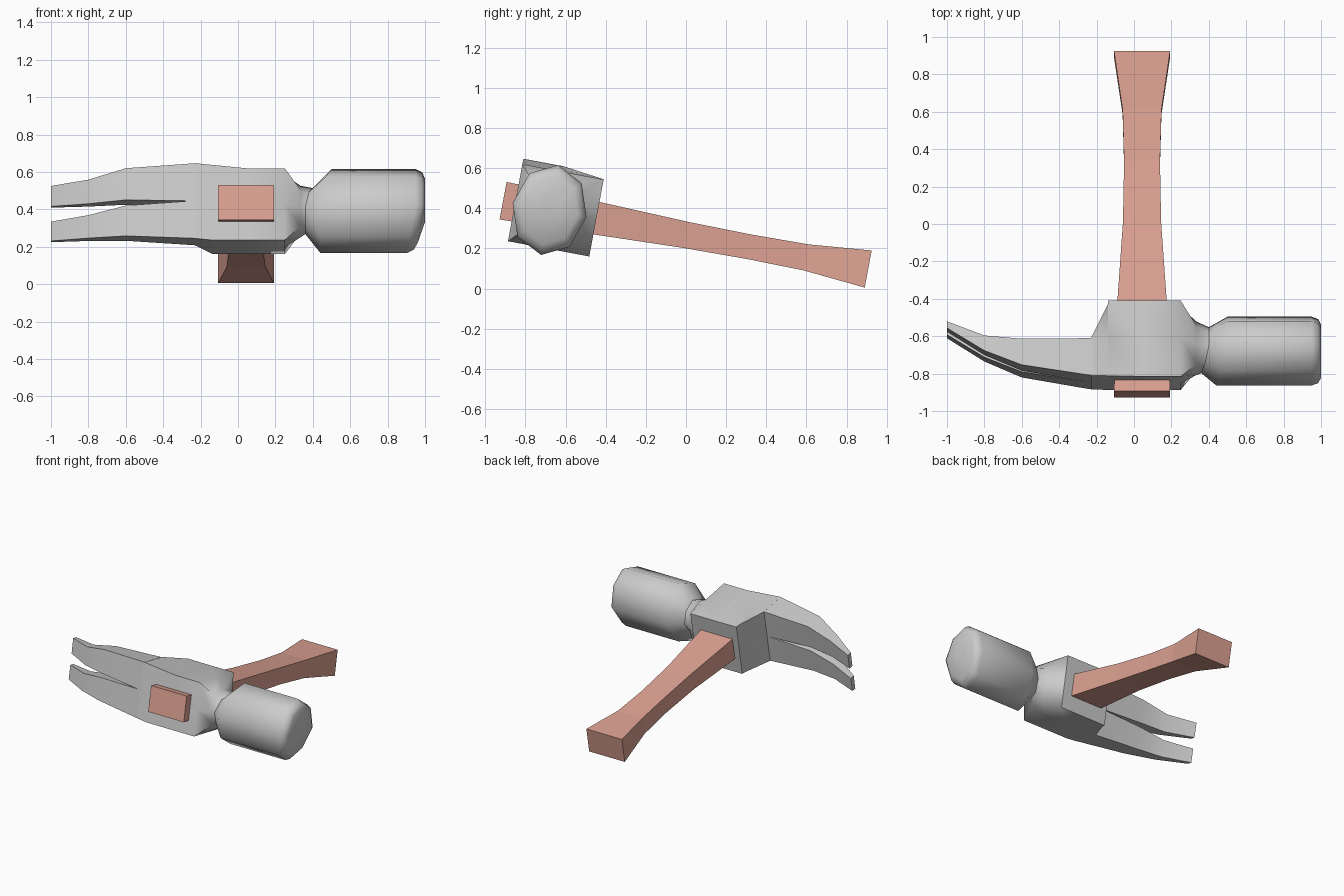
import bpy, bmesh, math
from mathutils import Matrix

if "Cube" in bpy.data.objects:
    bpy.data.objects.remove(bpy.data.objects["Cube"])

# everything is laid out with the handle along y, then tipped down at the back
TILT = Matrix.Rotation(math.radians(-10.6), 4, 'X')


def loft(name, strips, angle=None, color=None):
    """Each strip is a list of rings (equal point counts) skinned into a closed solid."""
    bm = bmesh.new()
    for rings in strips:
        vs = [[bm.verts.new(p) for p in r] for r in rings]
        n = len(vs[0])
        for a, b in zip(vs, vs[1:]):
            for i in range(n):
                j = (i + 1) % n
                bm.faces.new((a[i], a[j], b[j], b[i]))
        bm.faces.new(vs[0])
        bm.faces.new(vs[-1])
    bmesh.ops.recalc_face_normals(bm, faces=bm.faces)
    bm.transform(TILT)
    me = bpy.data.meshes.new(name)
    bm.to_mesh(me)
    bm.free()
    ob = bpy.data.objects.new(name, me)
    bpy.context.collection.objects.link(ob)
    if color:
        m = bpy.data.materials.new(name + "_paint")
        m.diffuse_color = color
        m.use_nodes = True
        m.node_tree.nodes["Principled BSDF"].inputs["Base Color"].default_value = m.diffuse_color
        me.materials.append(m)
    if angle:
        bpy.ops.object.select_all(action='DESELECT')
        ob.select_set(True)
        bpy.context.view_layer.objects.active = ob
        bpy.ops.object.shade_smooth_by_angle(angle=math.radians(angle))
    return ob


# handle: rectangular sections (y, half width, half height)
HX, HZ = 0.043, 0.263
sections = [(-0.976, 0.15, 0.095), (-0.50, 0.133, 0.082), (-0.05, 0.102, 0.066),
            (0.28, 0.096, 0.062), (0.56, 0.104, 0.066), (0.874, 0.15, 0.094)]
loft("handle", [[[(HX + sx * w, y, HZ + sz * h)
                  for sx, sz in ((-1, -1), (1, -1), (1, 1), (-1, 1))]
                 for y, w, h in sections]], color=(0.72, 0.36, 0.29, 1))


def box_ring(x, y0, y1, z0, zf, zb):
    """Rectangle with edge midpoints, so it can flow into the octagons."""
    ym = (y0 + y1) / 2
    return [(x, y1, (z0 + zb) / 2), (x, y1, zb), (x, ym, (zf + zb) / 2), (x, y0, zf),
            (x, y0, (z0 + zf) / 2), (x, y0, z0), (x, ym, z0), (x, y1, z0)]


def oct_ring(x, ry, rz, skew=0, dip=0, yc=-0.74, zc=0.26):
    """Octagon; skew leans the ring, dip pulls its underside inwards."""
    pts = []
    for i in range(8):
        a = math.tau * i / 8
        c, s = math.cos(a), math.sin(a)
        lean = skew * max(-1, min(1, c + s)) - dip * max(0, -s)
        pts.append((x + lean, yc + ry * c, zc + rz * s))
    return pts


# head: socket block, neck and striking cylinder
head = [
    box_ring(-0.23, -0.915, -0.712, 0.078, 0.487, 0.487),
    box_ring(-0.14, -0.915, -0.523, 0.069, 0.478, 0.463),
    box_ring(-0.138, -0.915, -0.503, 0.069, 0.478, 0.460),
    box_ring(0.05, -0.915, -0.503, 0.069, 0.459, 0.459),
    box_ring(0.25, -0.915, -0.503, 0.069, 0.459, 0.459),
    oct_ring(0.335, 0.145, 0.14, yc=-0.725),
    oct_ring(0.38, 0.125, 0.125, skew=0.02, yc=-0.735),
    oct_ring(0.47, 0.187, 0.228, skew=0.03),
    oct_ring(0.95, 0.187, 0.228, dip=0.045),
    oct_ring(0.985, 0.174, 0.21, dip=0.045),
    oct_ring(1.0, 0.145, 0.175, dip=0.04),
    oct_ring(1.0, 0.05, 0.06),
]
loft("hammer_head", [head], angle=50)

# claw: curved prongs (x, front y, back y, low outer, low inner, high inner, high outer)
claw = [(-0.22, -0.915, -0.712, 0.078, 0.283, 0.283, 0.487),
        (-0.25, -0.911, -0.712, 0.080, 0.283, 0.283, 0.486),
        (-0.60, -0.854, -0.712, 0.103, 0.268, 0.299, 0.471),
        (-0.80, -0.768, -0.686, 0.107, 0.232, 0.294, 0.425),
        (-1.00, -0.643, -0.607, 0.115, 0.220, 0.303, 0.414)]


def prong(lo, hi):
    return [[(r[0], r[1], r[lo]), (r[0], r[2], r[lo]),
             (r[0], r[2], r[hi]), (r[0], r[1], r[hi])] for r in claw]


loft("claw", [prong(3, 4), prong(5, 6)], angle=40)
